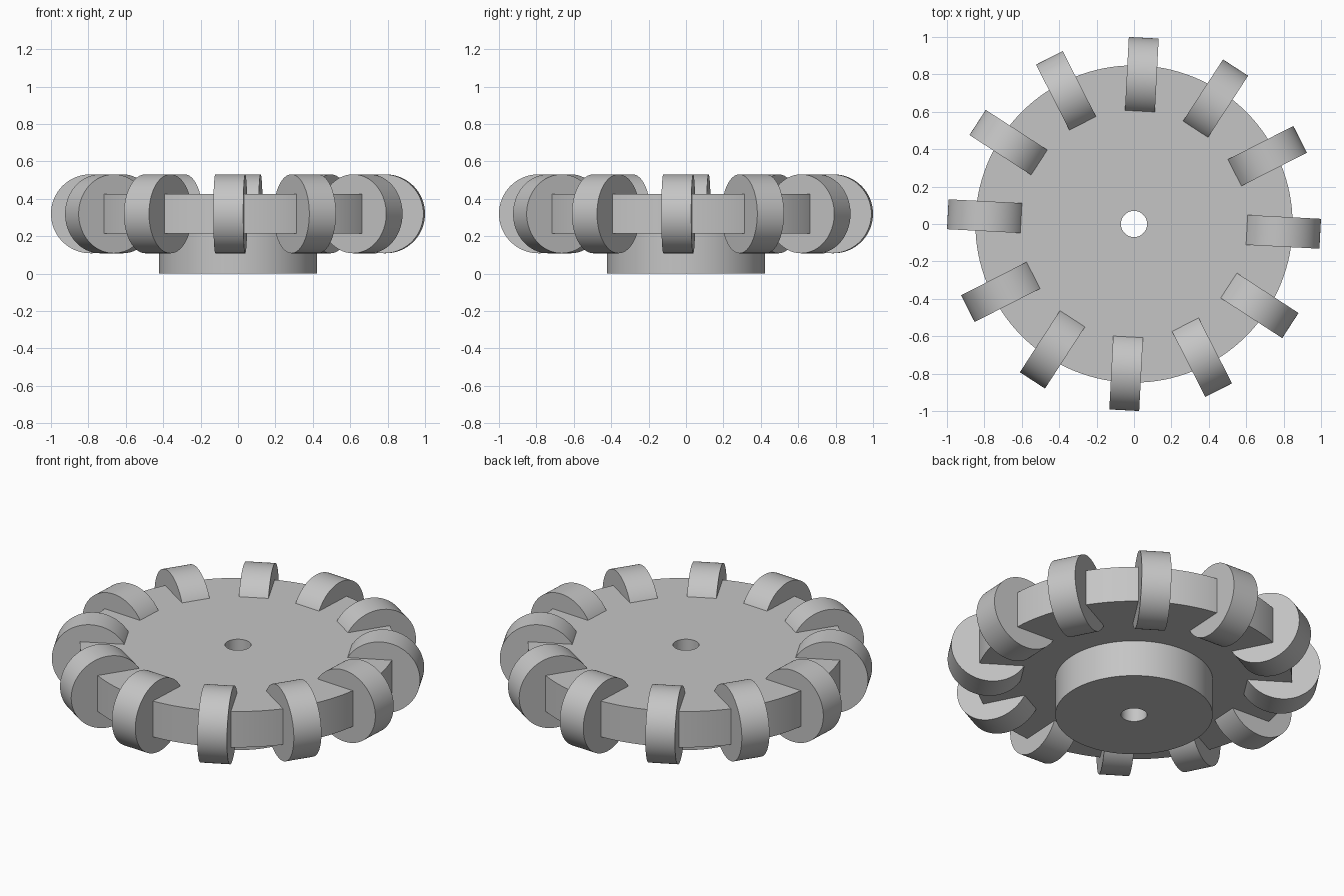
import bpy
import bmesh
from math import radians, pi
from mathutils import Matrix, Vector

cube = bpy.data.objects.get("Cube")
if cube:
    bpy.data.objects.remove(cube, do_unlink=True)

# Single grey material
grey = bpy.data.materials.new("plain_grey")
grey.use_nodes = True
colour = (0.56, 0.56, 0.56, 1)
grey.diffuse_color = colour
grey.node_tree.nodes["Principled BSDF"].inputs["Base Color"].default_value = colour

BORE, HUB, DISC = 0.07, 0.422, 0.848
DISC_BOTTOM, DISC_TOP = 0.215, 0.427
ROLLER_R, ROLLER_W, ROLLER_Z = 0.211, 0.16, 0.32
ORBIT = 0.786
COUNT, TWIST = 12, -3


def finish(name, bm):
    """Turn a bmesh into a named object with sharp-edged smooth shading."""
    bmesh.ops.recalc_face_normals(bm, faces=bm.faces)
    mesh = bpy.data.meshes.new(name)
    bm.to_mesh(mesh)
    bm.free()
    mesh.materials.append(grey)
    obj = bpy.data.objects.new(name, mesh)
    bpy.context.collection.objects.link(obj)
    bpy.ops.object.select_all(action='DESELECT')
    obj.select_set(True)
    bpy.context.view_layer.objects.active = obj
    bpy.ops.object.shade_smooth_by_angle(angle=radians(30))
    return obj


# Disc with stepped hub and through bore, turned from one closed profile
profile = [(BORE, 0), (HUB, 0), (HUB, DISC_BOTTOM), (DISC, DISC_BOTTOM),
           (DISC, DISC_TOP), (BORE, DISC_TOP)]
bm = bmesh.new()
verts = [bm.verts.new((r, 0, z)) for r, z in profile]
edges = [bm.edges.new((a, b)) for a, b in zip(verts, verts[1:] + verts[:1])]
bmesh.ops.spin(bm, geom=verts + edges, cent=(0, 0, 0), axis=(0, 0, 1),
               angle=2 * pi, steps=128, use_merge=True)
bmesh.ops.remove_doubles(bm, verts=bm.verts, dist=0.0001)
finish("disc_and_hub", bm)

# Rollers set radially around the rim, axles tangent to it
bm = bmesh.new()
bmesh.ops.create_cone(bm, cap_ends=True, segments=96, radius1=ROLLER_R,
                      radius2=ROLLER_R, depth=ROLLER_W,
                      matrix=Matrix.Rotation(pi / 2, 4, 'X'))
first = finish("roller_1", bm)
for i in range(COUNT):
    roller = first
    if i:
        roller = first.copy()
        roller.name = f"roller_{i + 1}"
        bpy.context.collection.objects.link(roller)
    turn = Matrix.Rotation(radians(TWIST + 360 / COUNT * i), 4, 'Z')
    roller.matrix_world = turn @ Matrix.Translation(Vector((ORBIT, 0, ROLLER_Z)))
